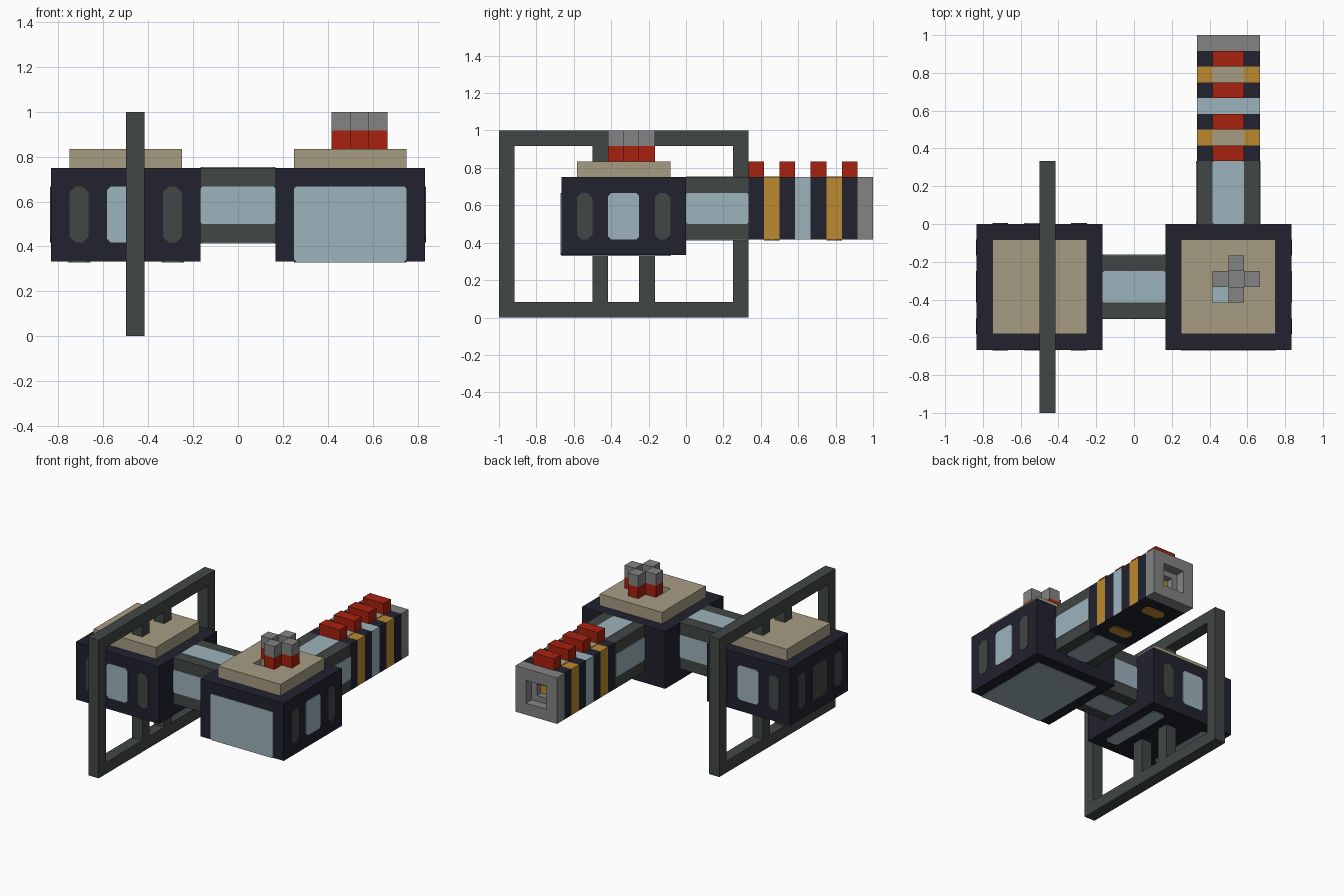
import bpy
import bmesh
from mathutils import Vector

old = bpy.data.objects.get("Cube")
if old:
    bpy.data.objects.remove(old, do_unlink=True)

U = 1 / 12  # building unit: everything sits on this grid


def material(name, rgb):
    linear = [((c / 255 + 0.055) / 1.055) ** 2.4 for c in rgb]
    m = bpy.data.materials.new(name)
    m.use_nodes = True
    m.diffuse_color = (*linear, 1)
    m.node_tree.nodes["Principled BSDF"].inputs["Base Color"].default_value = (*linear, 1)
    return m


navy = material("dark navy", (33, 34, 46))
iron = material("dark iron", (65, 71, 69))
glass = material("pale blue", (157, 180, 188))
beige = material("beige", (167, 156, 132))
red = material("red", (168, 33, 16))
grey = material("grey", (131, 131, 131))
yellow = material("amber", (187, 138, 48))


def finish(name, bm, *mats):
    bmesh.ops.recalc_face_normals(bm, faces=bm.faces)
    me = bpy.data.meshes.new(name)
    bm.to_mesh(me)
    bm.free()
    ob = bpy.data.objects.new(name, me)
    bpy.context.collection.objects.link(ob)
    for m in mats:
        me.materials.append(m)
    return ob


def box(name, x, y, z, mat, under=None):
    """Box between grid ranges; 'under' colours the downward face."""
    bm = bmesh.new()
    bmesh.ops.create_cube(bm, size=1)
    for v in bm.verts:
        v.co = Vector([U * (a + (b - a) * (c + 0.5)) for (a, b), c in zip((x, y, z), v.co)])
    bm.normal_update()
    if under:
        for f in bm.faces:
            f.material_index = int(f.normal.z < -0.5)
    return finish(name, bm, mat, *([under] if under else []))


def plate(name, axis, side, at, u, v, mat, cut=0.2):
    """Thin panel with clipped corners, lying on the plane axis = at."""
    (a, b), (c, d) = u, v
    k = cut
    outline = [(a + k, c), (b - k, c), (b, c + k), (b, d - k),
               (b - k, d), (a + k, d), (a, d - k), (a, c + k)]
    bm = bmesh.new()
    rings = []
    for lift in (-0.02, 0.05):
        ring = []
        for p, q in outline:
            co = [p, q]
            co.insert(axis, at + side * lift)
            ring.append(bm.verts.new(Vector(co) * U))
        rings.append(ring)
    bm.faces.new(rings[0])
    bm.faces.new(rings[1])
    for i in range(8):
        j = (i + 1) % 8
        bm.faces.new((rings[0][i], rings[0][j], rings[1][j], rings[1][i]))
    return finish(name, bm, mat)


def window_row(name, axis, side, at, mid, centre_mat):
    """Central window with a narrow slot on each side."""
    plate(name + "_window", axis, side, at, (mid - 1, mid + 1), (5, 8), centre_mat)
    for s in (-2.5, 2.5):
        plate(name + "_slot", axis, side, at, (mid + s - 0.5, mid + s + 0.5), (5, 8), iron, 0.3)


# Two main housings with their raised lids
box("right_housing", (-10, -2), (-8, 0), (4, 9), navy)
box("left_housing", (2, 10), (-8, 0), (4, 9), navy)
box("right_lid", (-9, -3), (-7, -1), (9, 10), beige)
lid = box("left_lid", (3, 9), (-7, -1), (9, 10), beige)

# Small open shaft in the left lid
cutter = box("shaft_cutter", (5, 6), (-5, -4), (8.5, 11), beige)
cutter.hide_render = True
mod = lid.modifiers.new("shaft", "BOOLEAN")
mod.object = cutter
mod.operation = "DIFFERENCE"
bpy.context.view_layer.objects.active = lid
bpy.ops.object.modifier_apply(modifier=mod.name)
bpy.data.objects.remove(cutter, do_unlink=True)
plate("shaft_floor", 2, 1, 9, (5, 6), (-5, -4), glass, 0.01)

# Housing windows and slots
window_row("right_housing_front", 1, -1, -8, -6, glass)
window_row("right_housing_back", 1, 1, 0, -6, glass)
window_row("right_housing_side", 0, -1, -10, -4, iron)
window_row("left_housing_side", 0, 1, 10, -4, glass)
plate("left_housing_front_pane", 1, -1, -8, (3, 9), (4, 8), glass, 0.1)
plate("left_housing_floor_pane", 2, -1, 4, (3, 9), (-8, -1), glass, 0.1)
for x in (-8.5, -3.5):
    plate("right_housing_floor_strip", 2, -1, 4, (x - 0.6, x + 0.6), (-7, -1), glass)

# Corridor between the housings
box("corridor", (-2, 2), (-6, -2), (5, 9), iron)
for s, y in ((-1, -6), (1, -2)):
    plate("corridor_side_pane", 1, s, y, (-2, 2), (6, 8), glass, 0.1)
for s, z in ((-1, 5), (1, 9)):
    plate("corridor_flat_pane", 2, s, z, (-2, 2), (-5, -3), glass, 0.1)

# Neck leading back from the left housing
box("neck", (4, 8), (0, 4), (5, 9), iron)
for s, x in ((-1, 4), (1, 8)):
    plate("neck_side_pane", 0, s, x, (0, 4), (6, 8), glass, 0.1)
for s, z in ((-1, 5), (1, 9)):
    plate("neck_flat_pane", 2, s, z, (5, 7), (0, 4), glass, 0.1)

# Striped barrel with red blocks on every dark band
for i, mat in enumerate((navy, yellow, navy, glass, navy, yellow, navy)):
    y = (4 + i, 5 + i)
    if i < 6:
        box("barrel_band", (4, 8), y, (5, 9), mat, navy)
    if mat is navy:
        box("barrel_block", (5, 7), y, (9, 10), red)
    if mat is yellow:
        plate("barrel_top_inlay", 2, 1, 9, (5, 7), y, beige, 0.01)
        plate("barrel_under_spot", 2, -1, 5, (5, 7), y, yellow, 0.3)


def square_ring(name, outer, inner, y, mat):
    for s in (-1, 1):
        span = sorted((s * inner, s * outer))
        box(name + "_side", [6 + t for t in span], y, (7 - outer, 7 + outer), mat)
        box(name + "_bar", (6 - inner, 6 + inner), y, [7 + t for t in span], mat)


# Last band is hollow behind the stepped muzzle
square_ring("barrel_last_band", 2, 1, (10, 11), navy)
square_ring("muzzle", 2, 1, (11, 12), grey)
square_ring("muzzle_step", 1, 0.5, (10.6, 11.2), grey)

# Four-armed stack on the left lid
box("stack_core", (6, 7), (-4, -3), (10, 11), red)
plate("stack_core_top", 2, 1, 11, (6, 7), (-4, -3), grey, 0.01)
for dx, dy in ((1, 0), (-1, 0), (0, 1), (0, -1)):
    x, y = (6 + dx, 7 + dx), (-4 + dy, -3 + dy)
    box("stack_arm", x, y, (10, 11), red)
    box("stack_arm_top", x, y, (11, 12), grey)

# Tall frame passing through the right housing
for z in (0, 11):
    box("frame_rail", (-6, -5), (-12, 4), (z, z + 1), iron)
for y in (-12, -6, -3, 3):
    box("frame_post", (-6, -5), (y, y + 1), (1, 11), iron)
